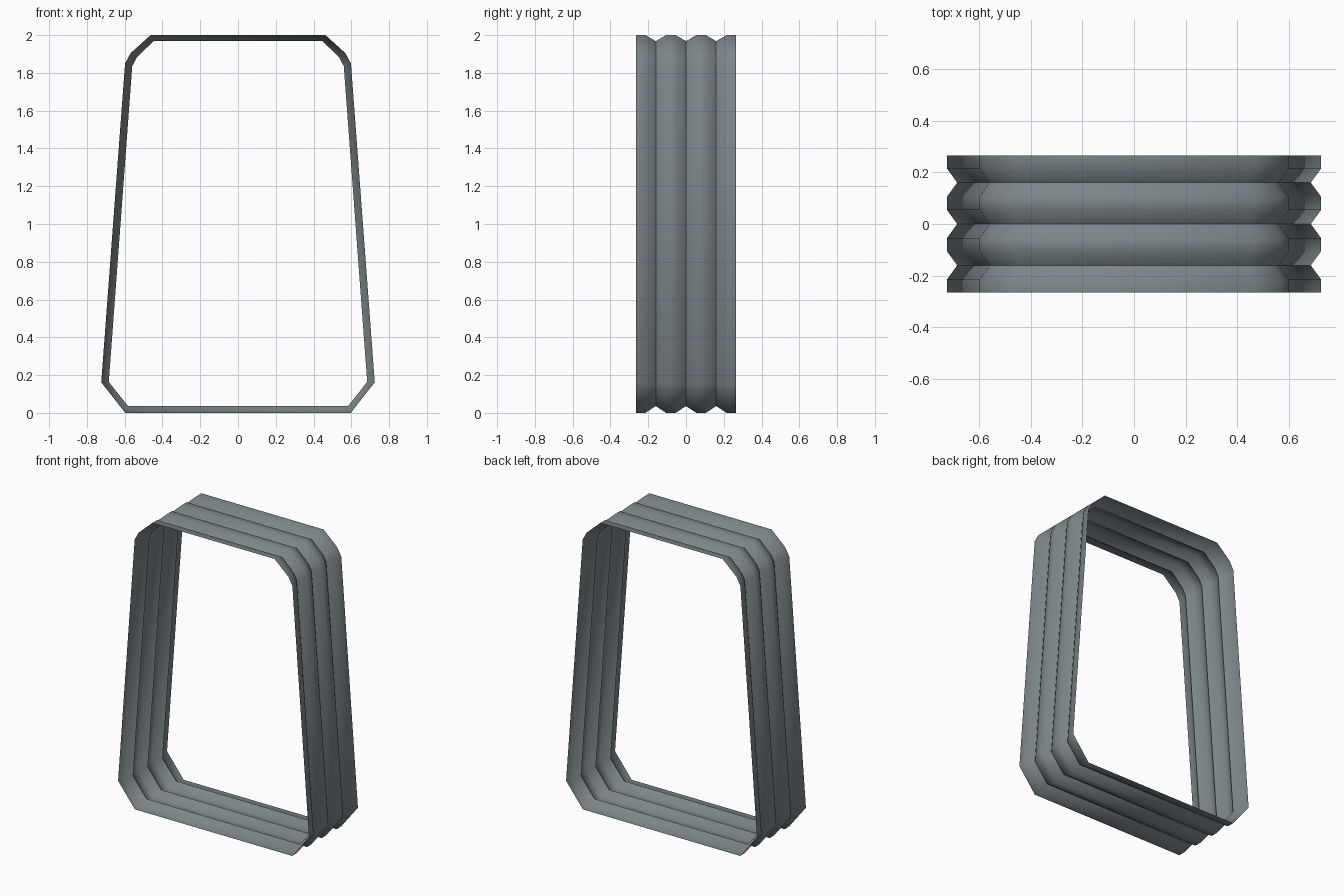
import bpy, bmesh, math

if "Cube" in bpy.data.objects:
    bpy.data.objects.remove(bpy.data.objects["Cube"])

# Half outlines (x, z) from bottom to top: ridge ring and valley ring
RIDGE = [(0.597, 0.0), (0.724, 0.162), (0.598, 1.85), (0.568, 1.905), (0.463, 2.0)]
VALLEY = [(0.582, 0.036), (0.684, 0.164), (0.56, 1.835), (0.536, 1.882), (0.447, 1.968)]

# Pleats along the depth: each pleat is a flat ridge, valleys sit between them
stations = []
for i in range(4):
    y = -0.24 + i * 0.16
    stations += [(y - 0.025, RIDGE), (y + 0.025, RIDGE)]
    if i < 3:
        stations.append((y + 0.08, VALLEY))

# Bellows sleeve: open thin skin lofted through the rings
bm = bmesh.new()
rings = []
for y, half in stations:
    outline = half + [(-x, z) for x, z in reversed(half)]
    rings.append([bm.verts.new((x, y, z)) for x, z in outline])
for a, b in zip(rings, rings[1:]):
    n = len(a)
    for i in range(n):
        j = (i + 1) % n
        bm.faces.new((a[i], b[i], b[j], a[j]))

# Normals point outward
bm.normal_update()
top = max(bm.faces, key=lambda f: f.calc_center_median().z)
if top.normal.z < 0:
    bmesh.ops.reverse_faces(bm, faces=bm.faces[:])

mesh = bpy.data.meshes.new("bellows_sleeve")
bm.to_mesh(mesh)
bm.free()
bellows = bpy.data.objects.new("bellows_sleeve", mesh)
bpy.context.collection.objects.link(bellows)

# Grey rubber
rubber = bpy.data.materials.new("grey_rubber")
rubber.diffuse_color = (0.2, 0.235, 0.25, 1.0)
rubber.use_nodes = True
rubber.node_tree.nodes["Principled BSDF"].inputs["Base Color"].default_value = rubber.diffuse_color
mesh.materials.append(rubber)

# Smooth ridges, sharp valleys
bpy.context.view_layer.objects.active = bellows
bellows.select_set(True)
bpy.ops.object.shade_smooth_by_angle(angle=math.radians(58))
